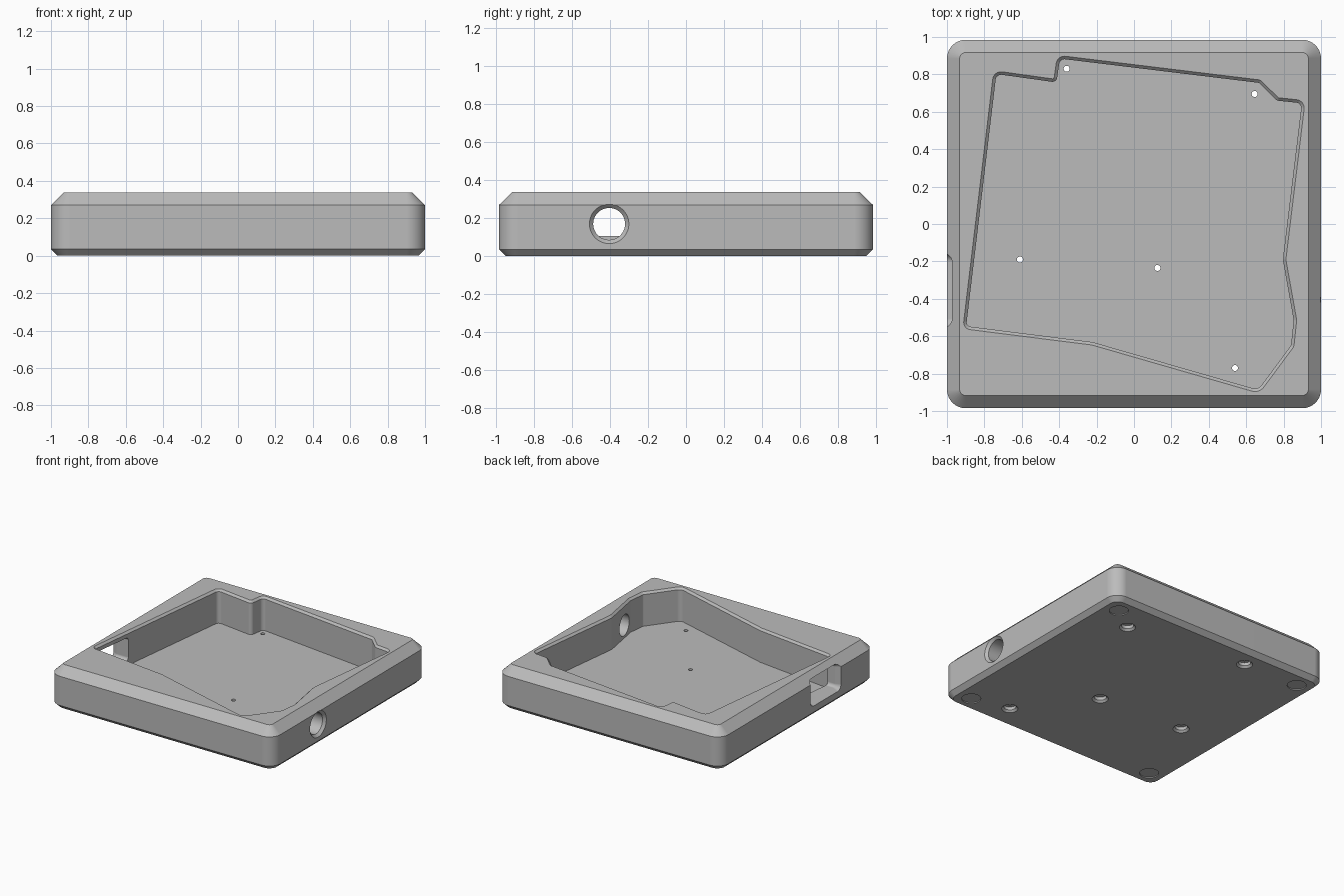
import bpy, bmesh, math
from mathutils import Vector

cube = bpy.data.objects.get("Cube")
if cube:
    bpy.data.objects.remove(cube)

HEIGHT = 0.337
FLOOR = 0.066

grey = bpy.data.materials.new("mid grey")
grey.use_nodes = True
grey.diffuse_color = (0.5, 0.5, 0.5, 1)
grey.node_tree.nodes["Principled BSDF"].inputs["Base Color"].default_value = (0.5, 0.5, 0.5, 1)


def fillet(points, radii, steps=10):
    """Round every corner of a closed outline with a true arc."""
    out = []
    for i, p in enumerate(points):
        a = (points[i - 1] - p).normalized()
        b = (points[(i + 1) % len(points)] - p).normalized()
        half = a.angle(b) / 2
        r = radii[i]
        centre = p + (a + b).normalized() * r / math.sin(half)
        reach = r / math.tan(half)
        start, end = p + a * reach - centre, p + b * reach - centre
        for k in range(steps + 1):
            out.append(centre + start.lerp(end, k / steps).normalized() * r)
    return out


def rounded_rect(hx, hy, r, cx=0, cy=0):
    corners = [Vector((cx + sx * hx, cy + sy * hy))
               for sx, sy in ((-1, 1), (1, 1), (1, -1), (-1, -1))]
    return fillet(corners, [r] * 4)


def circle(r, cx, cy, n=48):
    return [Vector((cx + r * math.cos(math.tau * k / n), cy + r * math.sin(math.tau * k / n)))
            for k in range(n)]


def loft(name, sections, along_x=False):
    """Skin a stack of (outline, level) sections and cap both ends."""
    bm = bmesh.new()
    rings = []
    for outline, level in sections:
        rings.append([bm.verts.new((level, p.x, p.y) if along_x else (p.x, p.y, level))
                      for p in outline])
    for low, high in zip(rings, rings[1:]):
        for k in range(len(low)):
            bm.faces.new((low[k - 1], low[k], high[k], high[k - 1]))
    bm.faces.new(rings[0])
    bm.faces.new(rings[-1])
    bmesh.ops.recalc_face_normals(bm, faces=bm.faces)
    mesh = bpy.data.meshes.new(name)
    bm.to_mesh(mesh)
    bm.free()
    mesh.materials.append(grey)
    obj = bpy.data.objects.new(name, mesh)
    bpy.context.collection.objects.link(obj)
    return obj


# Case body: rounded block with bottom and top chamfers
def body_ring(inset):
    return rounded_rect(1 - inset, 0.985 - inset, 0.1 - inset)


case = loft("case", [(body_ring(0.035), 0), (body_ring(0), 0.035),
                     (body_ring(0), 0.27), (body_ring(0.068), HEIGHT)])
cutters = []

# Irregular cavity, with a chamfered lip; the third value is the corner radius
OUTLINE = [(-0.75, 0.82, 0.045), (-0.428, 0.775, -0.01), (-0.41, 0.902, 0.045),
           (0.675, 0.77, 0.03), (0.772, 0.675, -0.01), (0.915, 0.66, 0.045),
           (0.812, -0.19, -0.03), (0.87, -0.513, 0.04), (0.855, -0.655, 0.04),
           (0.67, -0.905, 0.06), (-0.225, -0.647, -0.03), (-0.915, -0.56, 0.04)]


def cavity_ring(inset):
    pts = [Vector(p[:2]) for p in OUTLINE]
    moved = []
    for i, p in enumerate(pts):
        d1 = (p - pts[i - 1]).normalized()
        d2 = (pts[(i + 1) % len(pts)] - p).normalized()
        n1, n2 = Vector((d1.y, -d1.x)), Vector((d2.y, -d2.x))
        moved.append(p + (n1 + n2) * inset / (1 + n1.dot(n2)))
    return fillet(moved, [abs(p[2] - inset) for p in OUTLINE], 8)


LIP = 0.016
cutters.append(loft("cavity_cutter", [
    (cavity_ring(LIP), FLOOR), (cavity_ring(LIP), HEIGHT - LIP),
    (cavity_ring(0), HEIGHT), (cavity_ring(0), HEIGHT + 0.1)]))

# Round cable hole through the +x wall
cutters.append(loft("round_hole_cutter", [
    (circle(r, -0.405, 0.17), x)
    for r, x in ((0.084, 0.75), (0.084, 0.98), (0.104, 1), (0.104, 1.1))], True))

# Rectangular port through the -x wall, flared on the outside
cutters.append(loft("port_cutter", [
    (rounded_rect(0.175 + g, 0.0925 + g, 0.025 + g, -0.355, 0.198), x)
    for g, x in ((0.02, -1.1), (0.02, -1), (0, -0.96), (0, -0.8))], True))

# Screw holes, counterbored from below
for x, y in ((-0.36, 0.83), (0.645, 0.695), (-0.61, -0.19), (0.125, -0.235), (0.54, -0.77)):
    cutters.append(loft("screw_cutter", [
        (circle(r, x, y, 32), z)
        for r, z in ((0.06, -0.05), (0.06, 0), (0.045, 0.015), (0.045, 0.04),
                     (0.016, 0.04), (0.016, 0.15))]))

# Shallow round recesses for feet
for sx in (-1, 1):
    for sy in (-1, 1):
        cutters.append(loft("foot_cutter", [
            (circle(0.07, sx * 0.85, sy * 0.84), z) for z in (-0.05, 0.008)]))

# Cut everything out of the case
bpy.context.view_layer.objects.active = case
for cutter in cutters:
    cutter.hide_render = True
    mod = case.modifiers.new("cut", 'BOOLEAN')
    mod.operation = 'DIFFERENCE'
    mod.solver = 'EXACT'
    mod.object = cutter
    bpy.ops.object.modifier_apply(modifier=mod.name)
    bpy.data.objects.remove(cutter)

# Smooth the rounded corners, keep the flat faces flat
bpy.ops.object.select_all(action='DESELECT')
case.select_set(True)
bpy.ops.object.shade_smooth_by_angle(angle=math.radians(20))
weighted = case.modifiers.new("weighted normals", 'WEIGHTED_NORMAL')
weighted.keep_sharp = True
